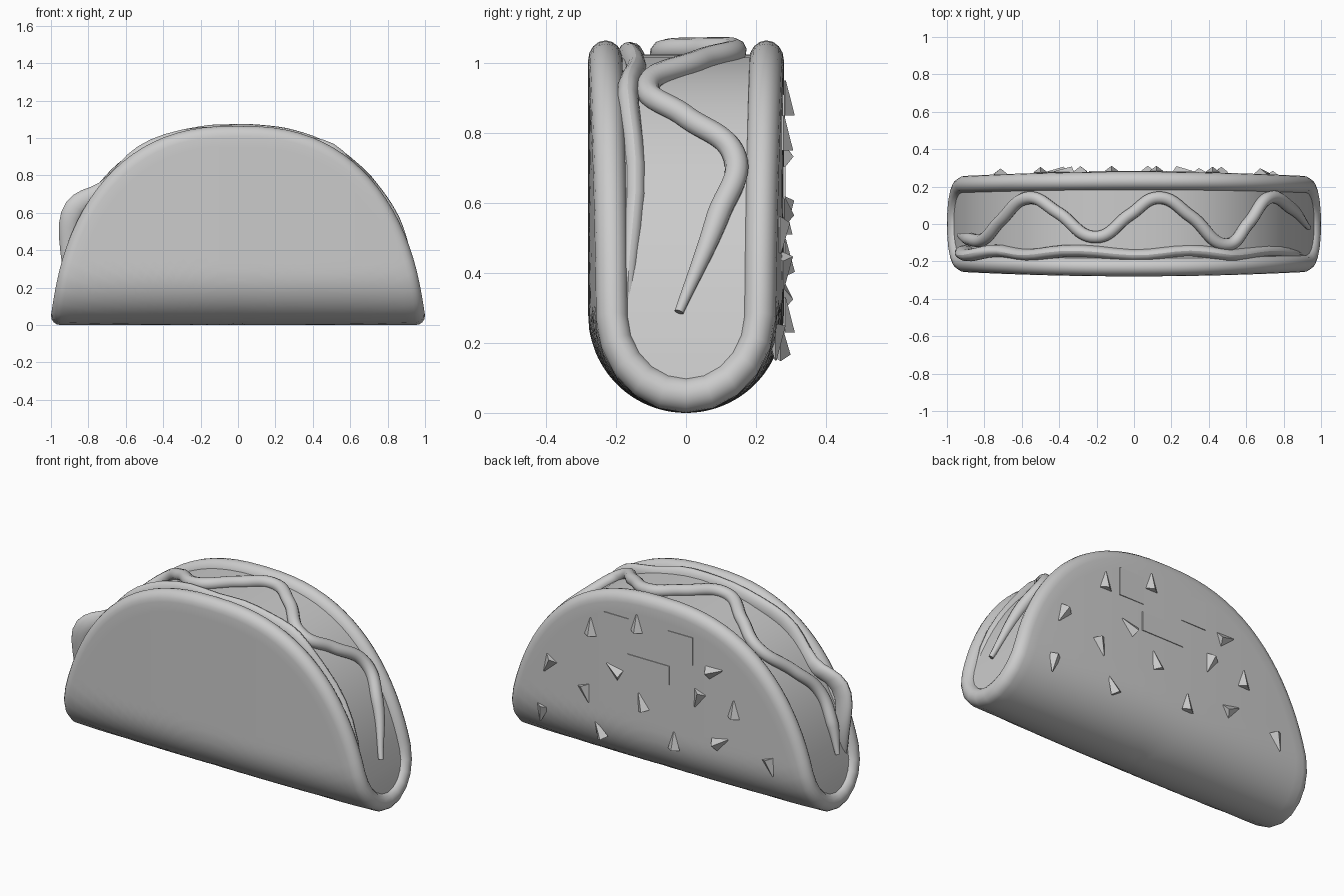
import bpy, bmesh, math
from mathutils import Vector, Matrix

cube = bpy.data.objects.get("Cube")
if cube:
    bpy.data.objects.remove(cube)

grey = bpy.data.materials.new("plain grey")
grey.use_nodes = True
grey.diffuse_color = (0.6, 0.6, 0.6, 1)
grey.node_tree.nodes["Principled BSDF"].inputs["Base Color"].default_value = grey.diffuse_color

FOLD = 0.23      # radius of the fold, mid-thickness
HALF = 0.05      # half the shell thickness
RISE = 0.785     # straight wall above the fold
FULLNESS = 0.82  # how square the outline is


def finish(obj, smooth=True):
    obj.data.materials.append(grey)
    if smooth:
        bpy.ops.object.select_all(action='DESELECT')
        obj.select_set(True)
        bpy.context.view_layer.objects.active = obj
        bpy.ops.object.shade_smooth_by_angle(angle=math.radians(50))
    return obj


def from_bmesh(name, bm, smooth=True):
    bmesh.ops.remove_doubles(bm, verts=bm.verts, dist=0.0005)
    bmesh.ops.recalc_face_normals(bm, faces=bm.faces)
    mesh = bpy.data.meshes.new(name)
    bm.to_mesh(mesh)
    bm.free()
    obj = bpy.data.objects.new(name, mesh)
    bpy.context.collection.objects.link(obj)
    return finish(obj, smooth)


def loft(name, rings, closed=True, caps=False):
    bm = bmesh.new()
    rows = [[bm.verts.new(p) for p in ring] for ring in rings]
    n = len(rows[0])
    for a, b in zip(rows, rows[1:]):
        for i in range(n if closed else n - 1):
            j = (i + 1) % n
            bm.faces.new((a[i], a[j], b[j], b[i]))
    if caps:
        bm.faces.new(rows[0])
        bm.faces.new(rows[-1])
    return from_bmesh(name, bm)


def folded(r, angle, off=0.0):
    """Point of a round flat disc after folding it into a U."""
    c = math.cos(angle)
    x = r * math.copysign(abs(c) ** FULLNESS, c)
    t = r * math.sin(angle)
    s = abs(t) * (FOLD * math.pi / 2 + RISE)
    turn = min(s / FOLD, math.pi / 2)
    y = (FOLD + off) * math.sin(turn)
    z = HALF + FOLD - (FOLD + off) * math.cos(turn) + max(0, s - FOLD * math.pi / 2)
    return Vector((x, math.copysign(y * (1 - 0.1 * x * x), t), z))


# Folded shell: outer skin, rounded rim, inner skin
STEPS, RINGS, SEGS = 8, 20, 96
reach = [(1 - HALF) * i / RINGS for i in range(RINGS)]
section = [(r, HALF) for r in reach]
section += [(1 - HALF + HALF * math.sin(math.pi * k / STEPS), HALF * math.cos(math.pi * k / STEPS))
            for k in range(STEPS + 1)]
section += [(r, -HALF) for r in reversed(reach)]
loft("folded_shell", [[folded(r, 2 * math.pi * i / SEGS, n) for i in range(SEGS)]
                      for r, n in section])

# Filling between the two walls
FILL = 0.965
strip = []
for i in range(SEGS // 2 + 1):
    p = folded(FILL, math.pi * i / (SEGS // 2), -0.04)
    strip.append([Vector((p.x, p.y * k / 4, p.z)) for k in range(-4, 5)])
loft("filling", strip, closed=False)

# Sauce squiggle lying on the filling
sauce_path = [(-.92, -.06), (-.87, -.08), (-.79, -.08), (-.7, .02), (-.55, .14), (-.4, .06),
              (-.2, -.07), (-.02, .05), (.13, .14), (.3, .04), (.49, -.11), (.6, 0),
              (.71, .14), (.82, .09), (.92, -.02)]
curve = bpy.data.curves.new("sauce", 'CURVE')
curve.dimensions = '3D'
curve.bevel_depth = 0.034
curve.bevel_resolution = 3
curve.use_fill_caps = True
spline = curve.splines.new('BEZIER')
spline.bezier_points.add(len(sauce_path) - 1)
last = len(sauce_path) - 1
for i, (x, y) in enumerate(sauce_path):
    c = math.copysign((abs(x) / FILL) ** (1 / FULLNESS), x)
    p = folded(FILL, math.acos(c))
    out = Vector((x, 0, p.z - 0.1)).normalized() * 0.015
    point = spline.bezier_points[i]
    point.co = Vector((x, y, p.z)) + out
    point.handle_left_type = point.handle_right_type = 'AUTO'
    point.radius = 0.4 if i in (0, last) else 1
finish_obj = bpy.data.objects.new("sauce", curve)
bpy.context.collection.objects.link(finish_obj)
curve.materials.append(grey)

# Wavy lettuce leaf along the front wall
leaf_edge = [(-.93, .22), (-.955, .4), (-.97, .55), (-.93, .67), (-.84, .73), (-.74, .75),
             (-.64, .87), (-.55, .96), (-.4, 1.03), (-.2, 1.07), (0, 1.06), (.15, 1.07),
             (.3, 1.02), (.47, 1.0), (.56, .95), (.68, .8), (.8, .65), (.9, .44), (.93, .2)]
leaf = []
for i, (x, z) in enumerate(leaf_edge):
    size = 0.4 if i in (0, len(leaf_edge) - 1) else 1
    inward = Vector((-x, 0, 0.1 - z)).normalized()
    centre = Vector((x, -0.155 + 0.02 * math.sin(i * 1.7), z)) + inward * 0.06 * size
    leaf.append([centre + inward * 0.06 * size * math.cos(a) + Vector((0, 0.035 * size * math.sin(a), 0))
                 for a in (math.pi * k / 5 for k in range(10))])
leaf_obj = loft("lettuce", leaf, caps=True)
soften = leaf_obj.modifiers.new("soften", 'SUBSURF')
soften.levels = soften.render_levels = 1


def wall_y(x, z):
    rise = max(0, HALF + FOLD - z)
    outer = FOLD + HALF
    return math.sqrt(outer ** 2 - rise ** 2) * (1 - 0.1 * x * x)


# Crumbs stuck on the back wall: x, z, lean in degrees
crumbs = [(.42, .8, 0), (.12, .9, 0), (.7, .5, 150), (.27, .59, 60), (.45, .4, 200),
          (.75, .2, 170), (.09, .45, 20), (.37, .21, 30), (-.27, .56, 160), (-.38, .75, 290),
          (-.5, .56, 0), (-.12, .28, 0), (-.42, .35, 300), (-.73, .28, 200)]
for x, z, lean in crumbs:
    bm = bmesh.new()
    bmesh.ops.create_cone(bm, segments=4, radius1=0.038, radius2=0.004, depth=0.1, cap_ends=True)
    bm.transform(Matrix.Translation((x, wall_y(x, z) + 0.003, z))
                 @ Matrix.Rotation(math.radians(lean), 4, 'Y') @ Matrix.Diagonal((1, 0.75, 1, 1)))
    from_bmesh("crumb", bm, smooth=False)

# Face plates on the back wall: x, z, width, height
for name, x, z, w, h in [("left_eye", .25, .83, .16, .16), ("right_eye", -.16, .83, .16, .16),
                         ("mouth", .045, .65, .27, .11)]:
    bm = bmesh.new()
    bmesh.ops.create_cube(bm, size=1)
    bm.transform(Matrix.Translation((x, wall_y(x, z), z)) @ Matrix.Diagonal((w, 0.008, h, 1)))
    from_bmesh(name, bm, smooth=False)
